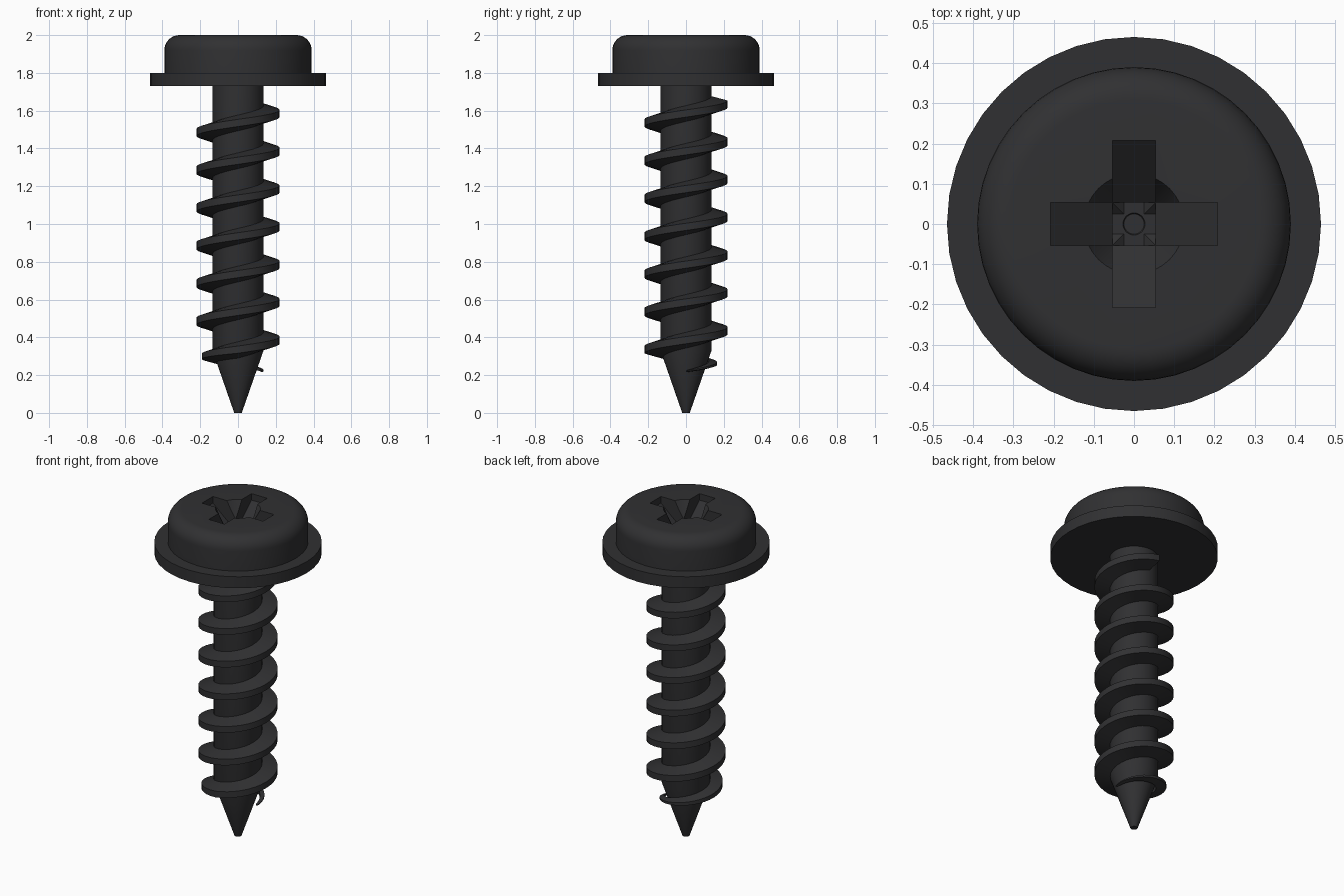
import bpy, bmesh, math
from math import pi, sin, cos

if "Cube" in bpy.data.objects:
    bpy.data.objects.remove(bpy.data.objects["Cube"])

black = bpy.data.materials.new("black_steel")
black.diffuse_color = (0.03, 0.03, 0.032, 1)
black.use_nodes = True
black.node_tree.nodes["Principled BSDF"].inputs["Base Color"].default_value = black.diffuse_color


def make_object(name, verts, faces):
    me = bpy.data.meshes.new(name)
    me.from_pydata(verts, [], faces)
    bm = bmesh.new()
    bm.from_mesh(me)
    bmesh.ops.remove_doubles(bm, verts=bm.verts, dist=1e-5)
    bmesh.ops.recalc_face_normals(bm, faces=bm.faces)
    bm.to_mesh(me)
    bm.free()
    me.materials.append(black)
    ob = bpy.data.objects.new(name, me)
    bpy.context.collection.objects.link(ob)
    return ob


def lathe(name, profile, n=40):
    """Closed solid of revolution; end rings are capped with n-gons."""
    verts = [(r * cos(2 * pi * i / n), r * sin(2 * pi * i / n), z)
             for r, z in profile for i in range(n)]
    faces = [(k * n + i, k * n + (i + 1) % n,
              (k + 1) * n + (i + 1) % n, (k + 1) * n + i)
             for k in range(len(profile) - 1) for i in range(n)]
    last = (len(profile) - 1) * n
    faces += [tuple(range(n)), tuple(range(last, last + n))]
    return make_object(name, verts, faces)


def smooth(ob, angle=35):
    bpy.ops.object.select_all(action='DESELECT')
    ob.select_set(True)
    bpy.context.view_layer.objects.active = ob
    bpy.ops.object.shade_smooth_by_angle(angle=math.radians(angle))


# Pan head with rounded rim
rim = [(0.31 + 0.08 * cos(a * pi / 16), 1.92 + 0.08 * sin(a * pi / 16)) for a in range(9)]
head = lathe("head", [(0.39, 1.78)] + rim, 48)

# Cross recess: central cone plus two wedge-floored slots
cutters = [lathe("recess_cone", [(0.025, 1.80), (0.125, 2.0), (0.125, 2.1)], 32)]
outline = [(-0.207, 2.1), (-0.207, 1.96), (-0.025, 1.805),
           (0.025, 1.805), (0.207, 1.96), (0.207, 2.1)]
m = len(outline)
for turn in (0, 1):
    verts = [(x, y, z) for y in (-0.053, 0.053) for x, z in outline]
    if turn:
        verts = [(-y, x, z) for x, y, z in verts]
    faces = [tuple(range(m)), tuple(range(m, 2 * m))]
    faces += [(i, (i + 1) % m, m + (i + 1) % m, m + i) for i in range(m)]
    cutters.append(make_object("recess_slot", verts, faces))
bpy.context.view_layer.objects.active = head
for c in cutters:
    mod = head.modifiers.new("recess", 'BOOLEAN')
    mod.operation, mod.solver, mod.object = 'DIFFERENCE', 'EXACT', c
    bpy.ops.object.modifier_apply(modifier=mod.name)
for c in cutters:
    bpy.data.objects.remove(c, do_unlink=True)

# Washer flange and pointed shank
flange = lathe("washer_flange", [(0.465, 1.73), (0.465, 1.80)])
shank = lathe("shank", [(0.02, 0), (0.135, 0.33), (0.135, 1.74)])

# Right-handed thread, tapering out near the tip
steps = 36
total = int(7.26 * steps)
verts, faces = [], []
for i in range(total + 1):
    t = i / steps
    s = min(1.0, 0.1 + t * 1.2)
    a = 2 * pi * t
    zc = 0.185 + 0.2 * t + 0.035 * max(0, 1 - t / 0.75)
    outer = 0.125 + 0.095 * s
    for r, dz in ((0.122, -0.045 * s), (outer, -0.019 * s),
                  (outer, 0.019 * s), (0.122, 0.045 * s)):
        verts.append((r * cos(a), r * sin(a), zc + dz))
for i in range(total):
    for j in range(4):
        k = (j + 1) % 4
        faces.append((4 * i + j, 4 * i + k, 4 * i + 4 + k, 4 * i + 4 + j))
faces += [(0, 1, 2, 3), tuple(4 * total + j for j in range(4))]
thread = make_object("thread", verts, faces)

for ob in (head, flange, shank, thread):
    smooth(ob, 30)
